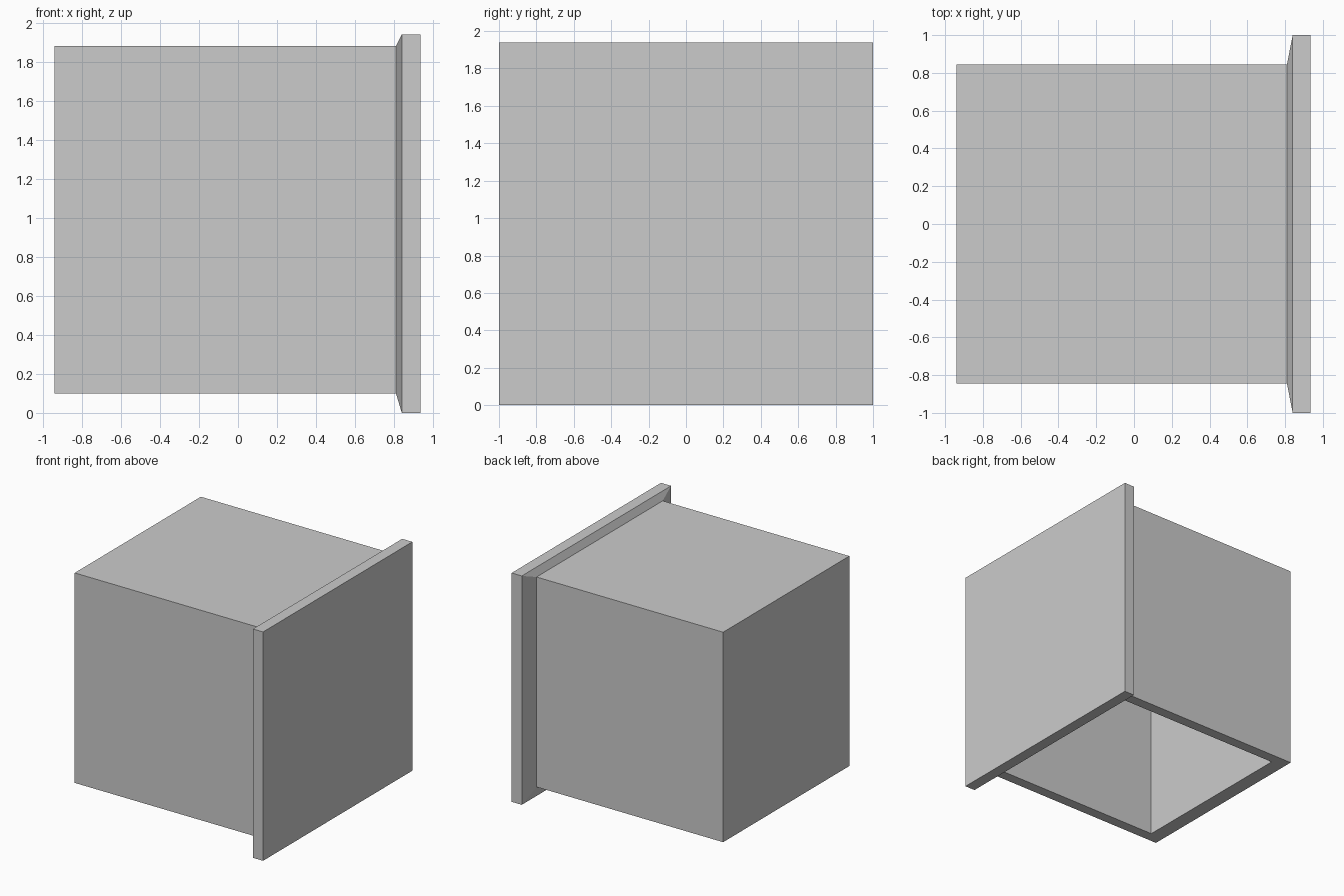
import bpy
import bmesh

cube = bpy.data.objects.get("Cube")
if cube:
    bpy.data.objects.remove(cube, do_unlink=True)

GREY = (0.6, 0.6, 0.6, 1.0)
grey = bpy.data.materials.new("light grey")
grey.diffuse_color = GREY
grey.use_nodes = True
grey.node_tree.nodes["Principled BSDF"].inputs["Base Color"].default_value = GREY


def finish(name, bm):
    """Turn a bmesh into a named grey object."""
    bmesh.ops.recalc_face_normals(bm, faces=bm.faces)
    mesh = bpy.data.meshes.new(name)
    bm.to_mesh(mesh)
    bm.free()
    mesh.materials.append(grey)
    obj = bpy.data.objects.new(name, mesh)
    bpy.context.collection.objects.link(obj)
    return obj


def ring_x(bm, x, half_y, z0, z1):
    """Rectangle of vertices at one x position."""
    return [bm.verts.new((x, y, z)) for y, z in
            ((-half_y, z0), (half_y, z0), (half_y, z1), (-half_y, z1))]


def loft(bm, rings):
    """Closed solid through a row of rectangles."""
    for a, b in zip(rings, rings[1:]):
        for i in range(4):
            j = (i + 1) % 4
            bm.faces.new((a[i], a[j], b[j], b[i]))
    bm.faces.new(rings[0])
    bm.faces.new(rings[-1])


# Drawer-like body, hollowed from underneath
bm = bmesh.new()
loft(bm, [ring_x(bm, -0.94, 0.845, 0.1, 1.88),
          ring_x(bm, 0.82, 0.845, 0.1, 1.88)])
bottom = min(bm.faces, key=lambda f: f.calc_center_median().z)
inner = bmesh.ops.extrude_face_region(bm, geom=[bottom])
rim = [v for v in inner["geom"] if isinstance(v, bmesh.types.BMVert)]
for v in rim:
    v.co.x = 0.81 if v.co.x > 0 else -0.815
    v.co.y *= 0.755 / 0.845
if bottom.is_valid:
    bm.faces.remove(bottom)
cap = next(f for f in inner["geom"] if isinstance(f, bmesh.types.BMFace))
roof = bmesh.ops.extrude_face_region(bm, geom=[cap])
for v in roof["geom"]:
    if isinstance(v, bmesh.types.BMVert):
        v.co.z = 1.78
if cap.is_valid:
    bm.faces.remove(cap)
finish("hollow_body", bm)

# Wide end panel with a chamfered back edge
bm = bmesh.new()
loft(bm, [ring_x(bm, 0.81, 0.845, 0.1, 1.88),
          ring_x(bm, 0.84, 1.0, 0.0, 1.94),
          ring_x(bm, 0.935, 1.0, 0.0, 1.94)])
finish("end_panel", bm)
